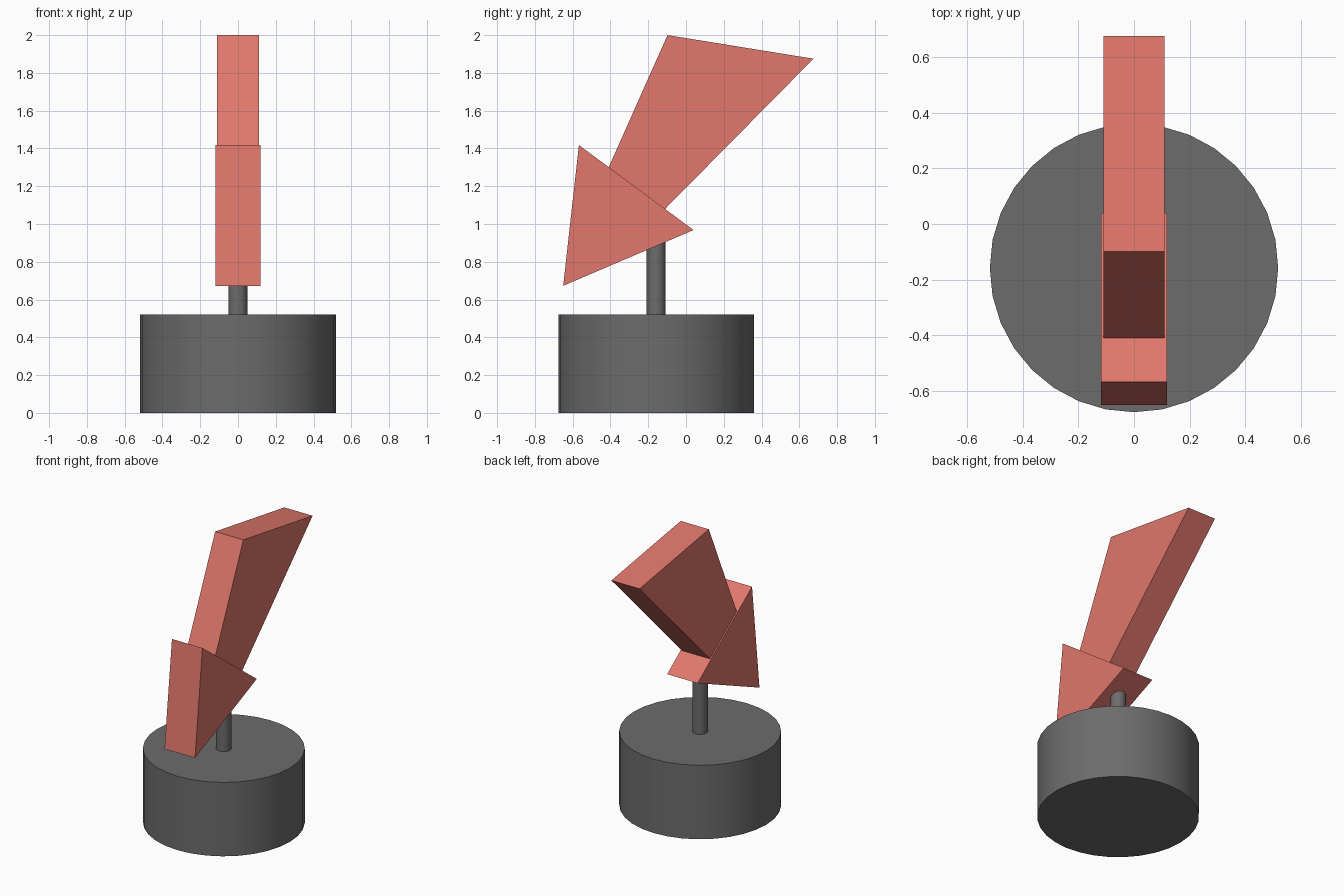
import bpy
import bmesh
import math

cube = bpy.data.objects.get("Cube")
if cube:
    bpy.data.objects.remove(cube, do_unlink=True)


def make_material(name, rgb):
    mat = bpy.data.materials.new(name)
    mat.use_nodes = True
    color = (*rgb, 1.0)
    mat.diffuse_color = color
    mat.node_tree.nodes["Principled BSDF"].inputs["Base Color"].default_value = color
    return mat


grey = make_material("dark grey", (0.15, 0.15, 0.15))
red = make_material("coral red", (0.75, 0.185, 0.15))

STAND_Y = -0.158


def cylinder(name, radius, bottom, top, mat):
    """Upright round part with smooth sides and flat caps."""
    bpy.ops.mesh.primitive_cylinder_add(
        vertices=32, radius=radius, depth=top - bottom,
        location=(0, STAND_Y, (bottom + top) / 2))
    obj = bpy.context.object
    obj.name = name
    obj.data.materials.append(mat)
    bpy.ops.object.shade_smooth_by_angle(angle=math.radians(30))


def slab(name, profile, half_width, mat):
    """Flat (y, z) outline extruded across x."""
    bm = bmesh.new()
    face = bm.faces.new([bm.verts.new((-half_width, y, z)) for y, z in profile])
    moved = bmesh.ops.extrude_face_region(bm, geom=[face])["geom"]
    verts = [v for v in moved if isinstance(v, bmesh.types.BMVert)]
    bmesh.ops.translate(bm, verts=verts, vec=(2 * half_width, 0, 0))
    bmesh.ops.recalc_face_normals(bm, faces=bm.faces[:])
    mesh = bpy.data.meshes.new(name)
    bm.to_mesh(mesh)
    bm.free()
    mesh.materials.append(mat)
    obj = bpy.data.objects.new(name, mesh)
    bpy.context.collection.objects.link(obj)


# Round stand and its post
cylinder("base", 0.518, 0.0, 0.522, grey)
cylinder("post", 0.05, 0.50, 0.95, grey)

# Arrow pointing down and forward: triangular head, flaring tail
slab("arrow_head", [(-0.567, 1.418), (0.04, 0.968), (-0.65, 0.673)], 0.119, red)
slab("arrow_tail", [(-0.098, 2.0), (0.675, 1.875), (-0.15, 1.04), (-0.425, 1.265)],
     0.11, red)
